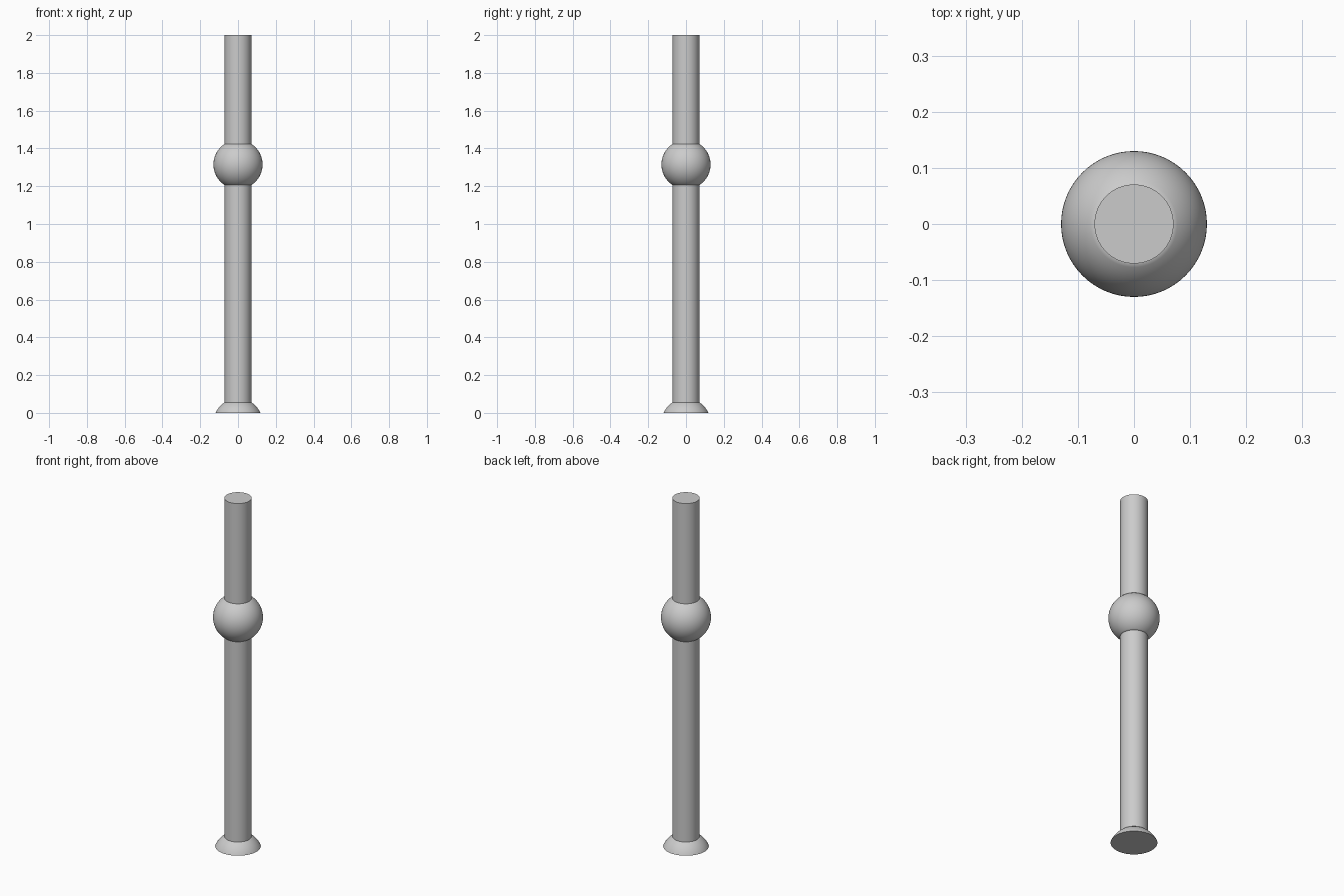
import bpy
import math

cube = bpy.data.objects.get("Cube")
if cube:
    bpy.data.objects.remove(cube, do_unlink=True)

POLE_R, BALL_R = 0.0705, 0.13
BALL_Z, FOOT_Z = 1.315, -0.053

grey = bpy.data.materials.new("light_grey")
grey.use_nodes = True
grey.diffuse_color = (0.6, 0.6, 0.6, 1)
grey.node_tree.nodes["Principled BSDF"].inputs["Base Color"].default_value = (0.6, 0.6, 0.6, 1)


def lathe(name, profile, sides=64):
    """Spin a (radius, z) profile around the z axis and cap both ends."""
    verts = [(r * math.cos(2 * math.pi * i / sides), r * math.sin(2 * math.pi * i / sides), z)
             for r, z in profile for i in range(sides)]
    faces = [(j * sides + i, j * sides + (i + 1) % sides,
              (j + 1) * sides + (i + 1) % sides, (j + 1) * sides + i)
             for j in range(len(profile) - 1) for i in range(sides)]
    faces.append(tuple(reversed(range(sides))))
    faces.append(tuple(range(len(verts) - sides, len(verts))))
    mesh = bpy.data.meshes.new(name)
    mesh.from_pydata(verts, [], faces)
    mesh.materials.append(grey)
    obj = bpy.data.objects.new(name, mesh)
    bpy.context.collection.objects.link(obj)
    bpy.ops.object.select_all(action='DESELECT')
    obj.select_set(True)
    bpy.context.view_layer.objects.active = obj
    bpy.ops.object.shade_smooth_by_angle(angle=math.radians(35))
    return obj


def arc(centre_z, start, end, steps):
    """Points on the ball outline between two elevation angles."""
    angles = [start + (end - start) * k / steps for k in range(steps + 1)]
    return [(BALL_R * math.cos(a), centre_z + BALL_R * math.sin(a)) for a in angles]


# Elevation at which the ball surface meets the pole
meet = math.acos(POLE_R / BALL_R)

# Straight pole
lathe("pole", [(POLE_R, 0.002), (POLE_R, 2.0)])

# Round collar, open to the pole
lathe("ball_collar", arc(BALL_Z, -meet, meet, 32))

# Domed foot, cut flat at the ground
lathe("domed_foot", arc(FOOT_Z, math.asin(-FOOT_Z / BALL_R), meet, 12))
